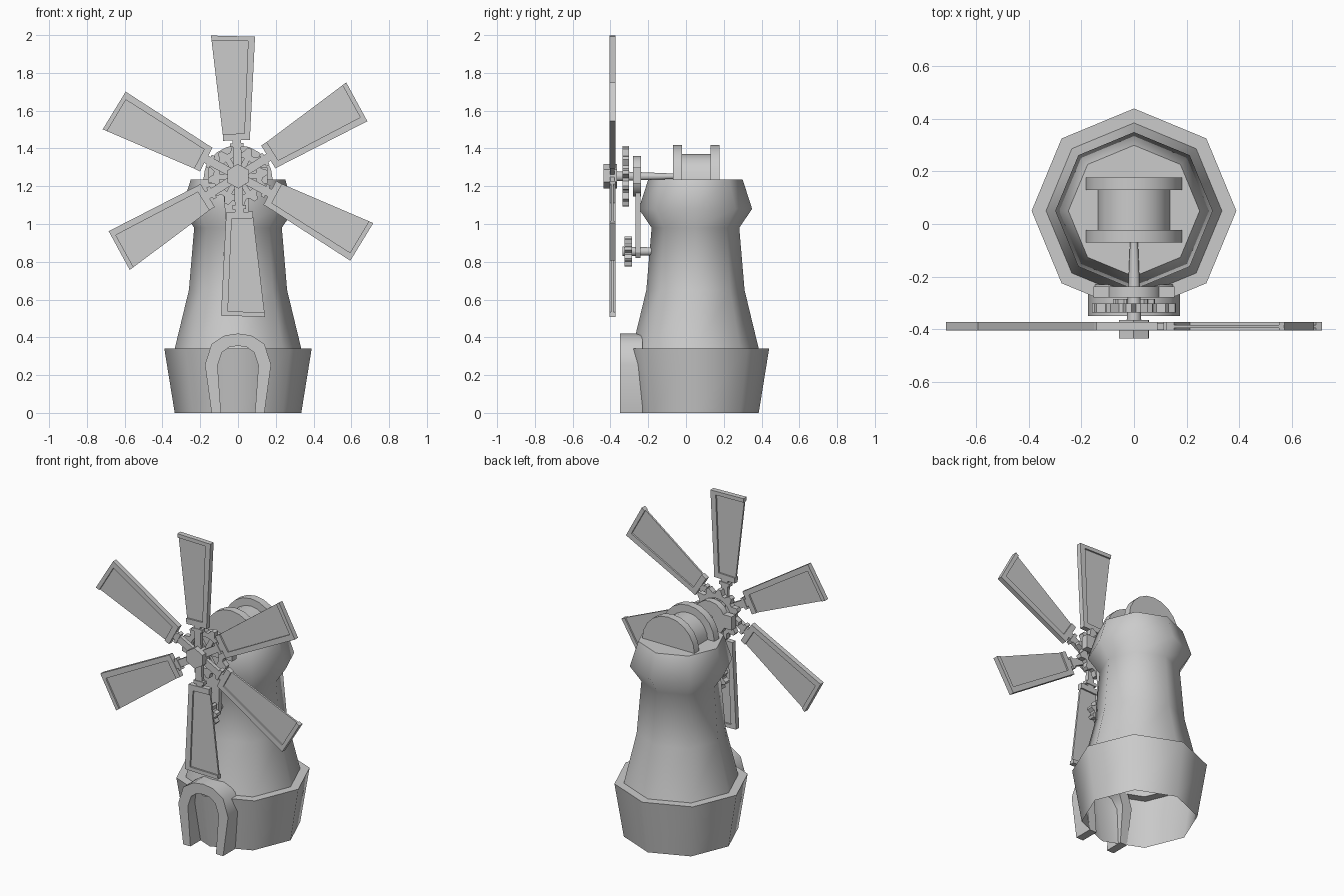
import bpy, bmesh, math
from math import cos, sin, pi, radians

if "Cube" in bpy.data.objects:
    bpy.data.objects.remove(bpy.data.objects["Cube"])

stone = bpy.data.materials.new("plain grey")
stone.diffuse_color = (0.6, 0.6, 0.6, 1)
stone.use_nodes = True
stone.node_tree.nodes["Principled BSDF"].inputs["Base Color"].default_value = stone.diffuse_color
HUB_Z = 1.253


def finish(name, bm, angle=30):
    bmesh.ops.recalc_face_normals(bm, faces=bm.faces)
    me = bpy.data.meshes.new(name)
    bm.to_mesh(me)
    bm.free()
    me.materials.append(stone)
    ob = bpy.data.objects.new(name, me)
    bpy.context.collection.objects.link(ob)
    bpy.ops.object.select_all(action='DESELECT')
    ob.select_set(True)
    bpy.context.view_layer.objects.active = ob
    bpy.ops.object.shade_smooth_by_angle(angle=radians(angle))
    return ob


def add_prism(bm, pts, y0, y1):
    """Extrude an outline in the xz plane from y0 to y1."""
    a = [bm.verts.new((x, y0, z)) for x, z in pts]
    b = [bm.verts.new((x, y1, z)) for x, z in pts]
    bm.faces.new(a)
    bm.faces.new(b[::-1])
    n = len(pts)
    for i in range(n):
        j = (i + 1) % n
        bm.faces.new((a[i], b[i], b[j], a[j]))


def prism(name, pts, y0, y1, angle=30):
    bm = bmesh.new()
    add_prism(bm, pts, y0, y1)
    return finish(name, bm, angle)


def circle(r, n, z, start=0.0):
    return [(r * cos(start + 2 * pi * i / n), z + r * sin(start + 2 * pi * i / n))
            for i in range(n)]


def polar(angle, pts):
    """Place (radius, sideways) points along a spoke direction around the hub."""
    c, s = cos(angle), sin(angle)
    return [(r * c - t * s, HUB_Z + r * s + t * c) for r, t in pts]


def rod(name, z, y0, r0, y1, r1, n=10):
    bm = bmesh.new()
    rings = [[bm.verts.new((x, y, q)) for x, q in circle(r, n, z)]
             for y, r in ((y0, r0), (y1, r1))]
    for i in range(n):
        j = (i + 1) % n
        bm.faces.new((rings[0][i], rings[1][i], rings[1][j], rings[0][j]))
    for ring in rings:
        bm.faces.new(ring)
    return finish(name, bm, 50)


def gear(name, z, r_in, r_root, r_tip, teeth, y0, y1):
    """Toothed ring with an open centre."""
    bm = bmesh.new()
    n = teeth * 4
    loops = []
    for y in (y0, y1):
        out, inn = [], []
        for i in range(n):
            a = 2 * pi * (i + 0.5) / n
            r = r_tip if i % 4 < 2 else r_root
            out.append(bm.verts.new((r * cos(a), y, z + r * sin(a))))
            inn.append(bm.verts.new((r_in * cos(a), y, z + r_in * sin(a))))
        loops.append((out, inn))
    (o0, i0), (o1, i1) = loops
    for i in range(n):
        j = (i + 1) % n
        for p, q in ((o0, o1), (i0, i1), (o0, i0), (o1, i1)):
            bm.faces.new((p[i], q[i], q[j], p[j]))
    return finish(name, bm)


# Eight-sided tower: flared base, ledge, waisted body and collar
profile = [(.335, 0), (.39, .34), (.335, .34), (.26, .65),
           (.232, .98), (.30, 1.08), (.25, 1.235)]
bm = bmesh.new()
rings = [[bm.verts.new((r * cos(k * pi / 4), .05 + r * sin(k * pi / 4), z))
          for k in range(8)] for r, z in profile]
for lo, hi in zip(rings, rings[1:]):
    for k in range(8):
        m = (k + 1) % 8
        bm.faces.new((lo[k], lo[m], hi[m], hi[k]))
bm.faces.new(rings[-1])
finish("tower", bm, 60)

# Arched roof: barrel between two larger end plates


def half_arch(r, n=10):
    return [(r * cos(pi * i / n), 1.233 + r * sin(pi * i / n)) for i in range(n + 1)]


prism("roof_barrel", half_arch(.137), -.03, .14, 35)
prism("roof_front_plate", half_arch(.184), -.07, -.022, 35)
prism("roof_back_plate", half_arch(.184), .13, .178, 35)

# Door surround
outer = [(.14, 0), (.175, .255), (.14, .365), (.07, .41)]
inner = [(.09, 0), (.108, .25), (.085, .32), (.045, .349)]


def mirrored(side, top):
    return side + [(0, top)] + [(-x, z) for x, z in side[::-1]]


prism("door_surround", mirrored(outer, .42) + mirrored(inner, .355)[::-1], -.35, -.23, 50)

# Six sails: thin panel with a rail on one long side, the tip and the root
for k in range(6):
    a = radians(32 + 60 * k)
    bm = bmesh.new()
    panel = [(.21, -.068), (.735, -.112), (.748, .117), (.21, .072)]
    side_rail = [(.21, -.071), (.735, -.116), (.735, -.08), (.21, -.04)]
    tip_rail = [(.712, -.114), (.735, -.116), (.749, .117), (.724, .115)]
    root_bar = [(.19, -.071), (.225, -.071), (.225, .073), (.19, .073)]
    add_prism(bm, polar(a, panel), -.396, -.384)
    for outline in (side_rail, tip_rail, root_bar):
        add_prism(bm, polar(a, outline), -.406, -.374)
    finish("sail_%d" % (k + 1), bm)
    # Spoke and collar joining the sail to the hub
    bm = bmesh.new()
    add_prism(bm, polar(a, [(.04, -.022), (.195, -.022), (.195, .022), (.04, .022)]),
              -.402, -.378)
    add_prism(bm, polar(a, [(.155, -.036), (.175, -.036), (.175, .036), (.155, .036)]),
              -.406, -.374)
    finish("spoke_%d" % (k + 1), bm)

# Hub and main shaft
prism("hub", circle(.065, 6, HUB_Z, radians(32)), -.437, -.365)
rod("main_shaft", HUB_Z, -.42, .03, -.02, .013)

# Large gear behind the sails, with its own spokes
gear("large_gear", HUB_Z, .10, .13, .16, 12, -.337, -.303)
for k in range(6):
    prism("gear_spoke_%d" % (k + 1),
          polar(radians(2 + 60 * k), [(.0, -.015), (.108, -.015), (.108, .015), (.0, .015)]),
          -.33, -.31)

# Drive wheel, crossbar and belt leading down to the small gear
prism("drive_wheel", circle(.108, 16, HUB_Z), -.28, -.238, 40)
prism("crossbar", [(-.155, 1.215), (.155, 1.215), (.155, 1.30), (-.155, 1.30)], -.28, -.238)
prism("drive_belt", [(-.08, 1.2), (-.05, .85), (-.03, .82), (.03, .82), (.05, .85), (.06, 1.2)],
      -.268, -.24)

# Small gear on a short shaft
gear("small_gear", .855, .025, .06, .08, 8, -.325, -.285)
rod("small_shaft", .855, -.335, .026, -.16, .022)
